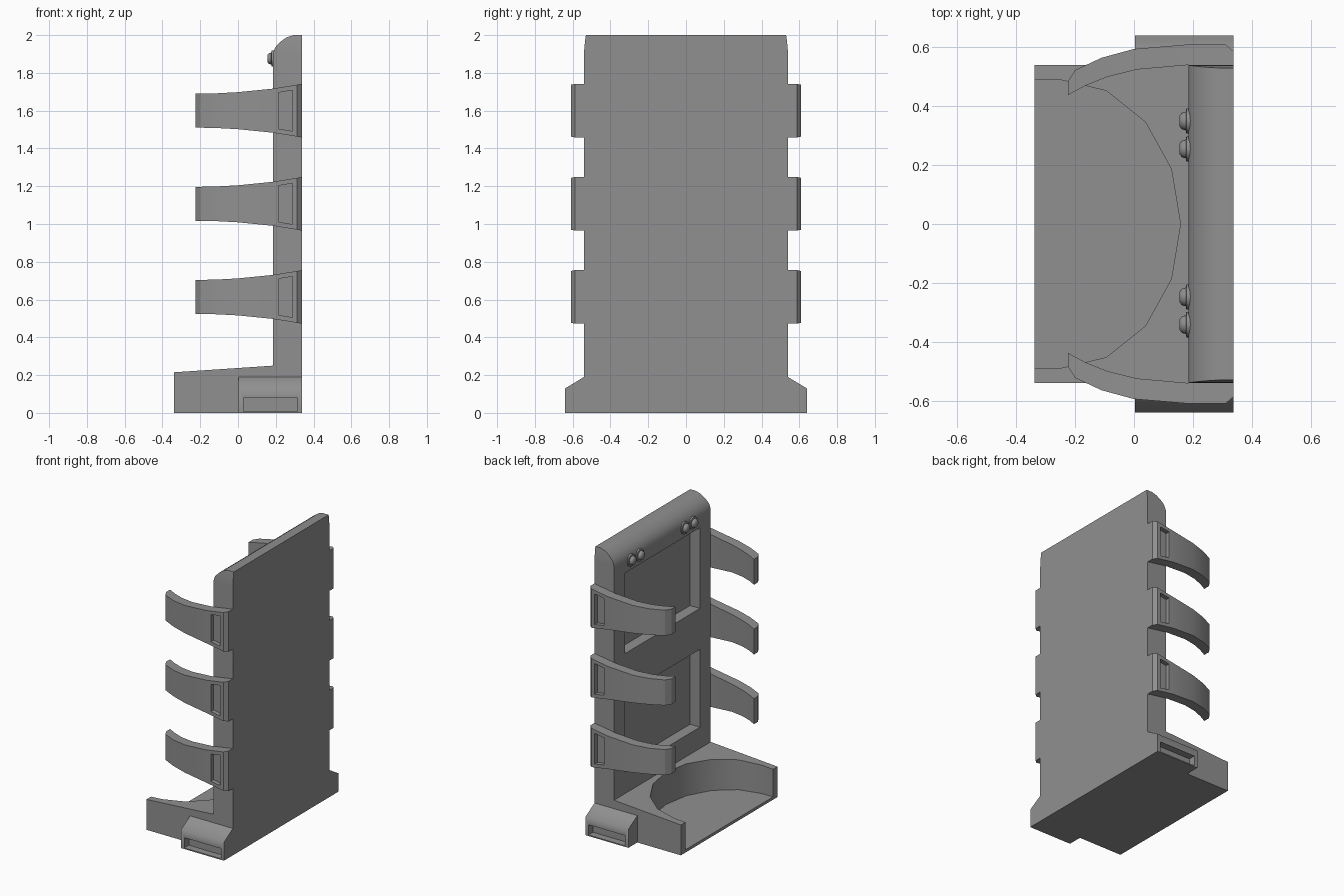
import bpy, bmesh, math

cube = bpy.data.objects.get("Cube")
if cube:
    bpy.data.objects.remove(cube, do_unlink=True)

grey = bpy.data.materials.new("plain grey")
grey.use_nodes = True
COLOUR = (0.28, 0.28, 0.28, 1)
grey.diffuse_color = COLOUR
grey.node_tree.nodes["Principled BSDF"].inputs["Base Color"].default_value = COLOUR

BACK, FRONT, FACE = 0.338, -0.338, 0.185   # board back, tray end, board face


def loft(name, rings):
    """Skin a row of equal-length vertex rings and close both ends."""
    bm = bmesh.new()
    rows = [[bm.verts.new(p) for p in ring] for ring in rings]
    n = len(rows[0])
    for a, b in zip(rows, rows[1:]):
        for i in range(n):
            j = (i + 1) % n
            bm.faces.new((a[i], a[j], b[j], b[i]))
    bm.faces.new(rows[0])
    bm.faces.new(rows[-1])
    bmesh.ops.recalc_face_normals(bm, faces=bm.faces)
    mesh = bpy.data.meshes.new(name)
    bm.to_mesh(mesh)
    bm.free()
    mesh.materials.append(grey)
    obj = bpy.data.objects.new(name, mesh)
    bpy.context.collection.objects.link(obj)
    return obj


def box(name, x, y, z):
    return loft(name, [[(x[0], b, z[0]), (x[1], b, z[0]), (x[1], b, z[1]), (x[0], b, z[1])]
                       for b in y])


def activate(obj):
    bpy.ops.object.select_all(action='DESELECT')
    obj.select_set(True)
    bpy.context.view_layer.objects.active = obj


def combine(obj, other, operation='DIFFERENCE'):
    mod = obj.modifiers.new("combine", 'BOOLEAN')
    mod.operation = operation
    mod.solver = 'EXACT'
    mod.object = other
    activate(obj)
    bpy.ops.object.modifier_apply(modifier=mod.name)
    bpy.data.objects.remove(other, do_unlink=True)


def smooth(obj, degrees):
    activate(obj)
    bpy.ops.object.shade_smooth_by_angle(angle=math.radians(degrees))


# Base block with a gently sloping top
base = [(FRONT, 0), (BACK, 0), (BACK, 0.25), (FACE, 0.25), (FRONT, 0.215)]
body = loft("board_and_base", [[(x, y, z) for x, z in base] for y in (-0.54, 0.54)])

# Upright board: horizontal slices, rounded and narrowing at the top
slices = [(FACE, 0.54, 0.2), (FACE, 0.54, 1.9), (0.197, 0.538, 1.935), (0.222, 0.535, 1.963),
          (0.257, 0.532, 1.988), (0.292, 0.53, 2)]
board = loft("board", [[(x, -y, z), (BACK, -y, z), (BACK, y, z), (x, y, z)] for x, y, z in slices])
combine(body, board, 'UNION')

# Rounded tray hollow, open at the end away from the board
arc = [math.radians(a * 22.5) for a in range(-4, 5)]
outline = [(-0.25 + 0.408 * math.cos(a), 0.49 * math.sin(a)) for a in arc]
outline += [(-0.5, 0.49), (-0.5, -0.49)]
combine(body, loft("tray_cutter", [[(x, y, z) for x, y in outline] for z in (0.02, 0.5)]))

# Two recessed panels in the board
for low, high in ((0.4, 0.95), (1.24, 1.81)):
    combine(body, box("panel_cutter", (0.1, 0.262), (-0.42, 0.42), (low, high)))
smooth(body, 30)

# Arm stations: outer x, outer y, inner x, inner y, half height
stations = [(BACK, 0.587, BACK, 0.54, 0.142), (0.312, 0.61, 0.312, 0.54, 0.137),
            (0.18, 0.61, 0.18, 0.54, 0.116), (0.0, 0.595, 0.01, 0.525, 0.098),
            (-0.11, 0.565, -0.09, 0.5, 0.092), (-0.2, 0.523, -0.165, 0.47, 0.09),
            (-0.225, 0.485, -0.225, 0.438, 0.09)]

for side, word in ((1, "left"), (-1, "right")):
    # Side foot with a sloped top and a slot
    section = [(0.54, 0), (0.64, 0), (0.64, 0.13), (0.54, 0.19)]
    foot = loft(word + "_foot", [[(x, side * y, z) for y, z in section] for x in (0.003, BACK)])
    combine(foot, box("slot_cutter", (0.028, 0.315), (side * 0.59, side * 0.7), (0.008, 0.08)))
    smooth(foot, 62)

    # Three curved arms, each with a tapered pocket near the board
    for i, mid in enumerate((0.614, 1.107, 1.6)):
        arm = loft(f"{word}_arm_{i + 1}",
                   [[(xo, side * yo, mid - h), (xo, side * yo, mid + h),
                     (xi, side * yi, mid + h), (xi, side * yi, mid - h)]
                    for xo, yo, xi, yi, h in stations])
        pocket = [(0.215, -0.096), (0.288, -0.108), (0.288, 0.108), (0.215, 0.096)]
        combine(arm, loft("pocket_cutter", [[(x, side * y, mid + z) for x, z in pocket]
                                            for y in (0.58, 0.7)]))
        smooth(arm, 30)

# Round studs near the top: thin flange and tapered head
profile = [(0.195, 0.043), (0.178, 0.043), (0.176, 0.032), (0.163, 0.028), (0.155, 0.018)]
for i, y in enumerate((-0.342, -0.248, 0.255, 0.35)):
    stud = loft(f"stud_{i + 1}", [
        [(x, y + r * math.cos(a * math.pi / 8), 1.876 + r * math.sin(a * math.pi / 8))
         for a in range(16)] for x, r in profile])
    smooth(stud, 50)
